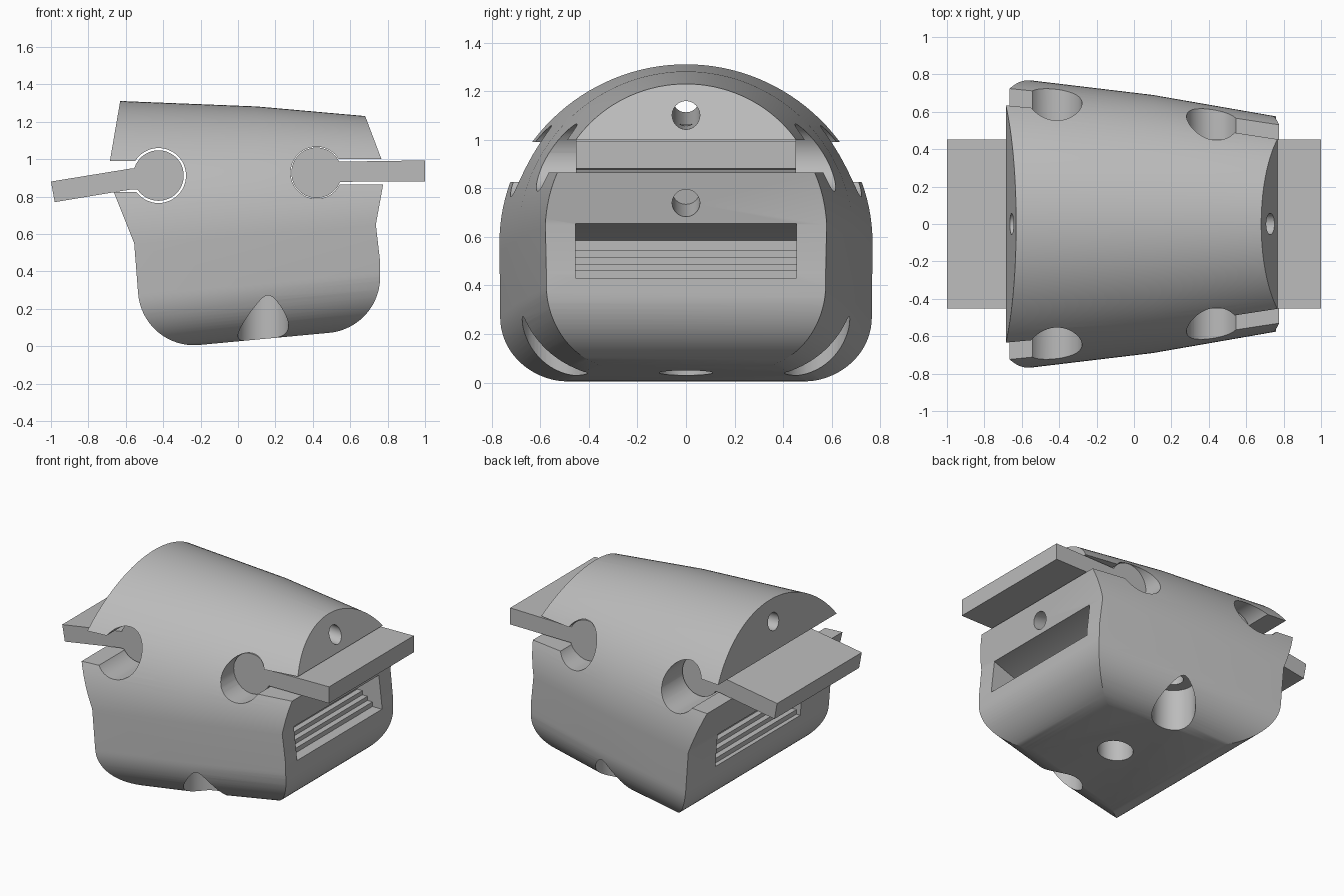
import bpy, bmesh
from math import cos, sin, pi, radians
from mathutils import Vector

old = bpy.data.objects.get("Cube")
if old:
    bpy.data.objects.remove(old)

grey = bpy.data.materials.new("plain grey")
grey.use_nodes = True
tone = (0.5, 0.5, 0.5, 1)
grey.diffuse_color = tone
grey.node_tree.nodes["Principled BSDF"].inputs["Base Color"].default_value = tone


def finish(name, bm):
    bmesh.ops.recalc_face_normals(bm, faces=bm.faces)
    mesh = bpy.data.meshes.new(name)
    bm.to_mesh(mesh)
    bm.free()
    mesh.materials.append(grey)
    obj = bpy.data.objects.new(name, mesh)
    bpy.context.collection.objects.link(obj)
    return obj


def prism(name, outline, half):
    """Side outline (x, z) extruded from -half to half along y."""
    bm = bmesh.new()
    face = bm.faces.new([bm.verts.new((x, -half, z)) for x, z in outline])
    new = bmesh.ops.extrude_face_region(bm, geom=[face])["geom"]
    bmesh.ops.translate(bm, vec=(0, 2 * half, 0),
                        verts=[v for v in new if isinstance(v, bmesh.types.BMVert)])
    return finish(name, bm)


def rod(name, start, end, radius):
    start, end = Vector(start), Vector(end)
    axis = end - start
    bm = bmesh.new()
    bmesh.ops.create_cone(bm, cap_ends=True, segments=48, radius1=radius,
                          radius2=radius, depth=axis.length)
    turn = axis.to_track_quat('Z', 'Y').to_matrix()
    bmesh.ops.rotate(bm, verts=bm.verts, matrix=turn)
    bmesh.ops.translate(bm, verts=bm.verts, vec=(start + end) / 2)
    return finish(name, bm)


def combine(target, tool, operation='DIFFERENCE'):
    tool.hide_render = True
    mod = target.modifiers.new("cut", 'BOOLEAN')
    mod.operation, mod.object, mod.solver = operation, tool, 'EXACT'
    bpy.context.view_layer.objects.active = target
    bpy.ops.object.modifier_apply(modifier=mod.name)
    bpy.data.objects.remove(tool)


def arc(cx, cz, r, a0, a1, n):
    steps = [radians(a0 + (a1 - a0) * i / n) for i in range(n + 1)]
    return [(cx + r * cos(a), cz + r * sin(a)) for a in steps]


# Tapered body: domed sections with rounded lower corners
bm = bmesh.new()
rings = []
for x, r in ((-0.8, 0.798), (-0.57, 0.77), (0.1, 0.69), (0.9, 0.551)):
    centre, floor, fillet = 0.583 + 0.085 * x, 0.02 + 0.1 * x, 0.3
    if x < 0:
        centre = 0.582 + 0.077 * x
    section = (arc(0, centre, r, 0, 180, 64)
               + arc(fillet - r, floor + fillet, fillet, 180, 270, 20)
               + arc(r - fillet, floor + fillet, fillet, 270, 360, 20))
    rings.append([bm.verts.new((x, y, z)) for y, z in section])
for a, b in zip(rings, rings[1:]):
    for i in range(len(a)):
        j = (i + 1) % len(a)
        bm.faces.new((a[i], a[j], b[j], b[i]))
bm.faces.new(rings[0])
bm.faces.new(rings[-1])
body = finish("body", bm)

# Trim the body to its side outline
outline = ([(-0.64, 1.36), (0.634, 1.36), (0.68, 1.23), (0.767, 1.0),
            (0.776, 0.865), (0.737, 0.65), (0.76, 0.45)]
           + arc(0.46, 0.37, 0.3, 0, -84, 20)
           + arc(-0.235, 0.305, 0.3, 276, 184, 20)
           + [(-0.555, 0.55), (-0.665, 0.825), (-0.685, 0.99), (-0.63, 1.31)])
combine(body, prism("outline_trim", outline, 1), 'INTERSECT')

# Pin sockets and the blade slots leading out of them
for x, z, r, low, high in ((-0.425, 0.912, 0.147, 0.825, 0.99),
                           (0.42, 0.927, 0.139, 0.865, 1.0)):
    combine(body, rod("socket_cut", (x, -1, z), (x, 1, z), r))
    out = 1.2 if x > 0 else -1.2
    combine(body, prism("slot_cut", [(x, low), (out, low), (out, high), (x, high)], 1))

# End windows: sloping roof, back wall and stepped floor
window = [(1.0, 0.43), (1.0, 0.655), (0.737, 0.655), (0.55, 0.585), (0.55, 0.545)]
for i in range(4):
    x, z = 0.575 + 0.038 * i, 0.545 - 0.028 * i
    window += [(x, z), (x, z - 0.028)]
window[-1] = (window[-1][0], 0.43)
combine(body, prism("window_cut", window, 0.455))
combine(body, prism("window_cut", [(0.18 - x, z - 0.1) for x, z in window], 0.455))

# Screw holes in the ends
combine(body, rod("bore_cut", (-0.9, 0, 1.182), (0.95, 0, 1.09), 0.057))
combine(body, rod("screw_cut", (0.9, 0, 0.71), (0.5, 0, 0.79), 0.057))
combine(body, rod("screw_cut", (-0.8, 0, 0.62), (-0.4, 0, 0.77), 0.057))

# Recesses in the base: two at the lower corners and one in the middle
for side in (-1, 1):
    y = 0.54 * side
    combine(body, rod("corner_cut", (0.135, y, -0.2), (0.135, y, 0.31), 0.135))
    combine(body, rod("corner_bore", (0.135, y, 0.2), (0.135, y, 0.5), 0.06))
combine(body, rod("base_cut", (0.15, 0, -0.2), (0.15, 0, 0.2), 0.11))

# Blades, each with a round pin along its inner edge
right_bar = [(0.45, 0.878), (1.0, 0.881), (1.0, 0.993), (0.45, 0.985)]
left_bar = [(-0.46, 0.955), (-0.57, 0.95), (-1.0, 0.88), (-0.98, 0.77),
            (-0.57, 0.838), (-0.46, 0.838)]
blades = []
for name, bar, x, z in (("right_blade", right_bar, 0.42, 0.927),
                        ("left_blade", left_bar, -0.425, 0.912)):
    blade = prism(name, bar, 0.453)
    combine(blade, rod("pin", (x, -0.453, z), (x, 0.453, z), 0.135), 'UNION')
    blades.append(blade)

# Smooth curves, crisp edges
for obj in [body] + blades:
    bpy.ops.object.select_all(action='DESELECT')
    obj.select_set(True)
    bpy.context.view_layer.objects.active = obj
    bpy.ops.object.shade_smooth_by_angle(angle=radians(25))
